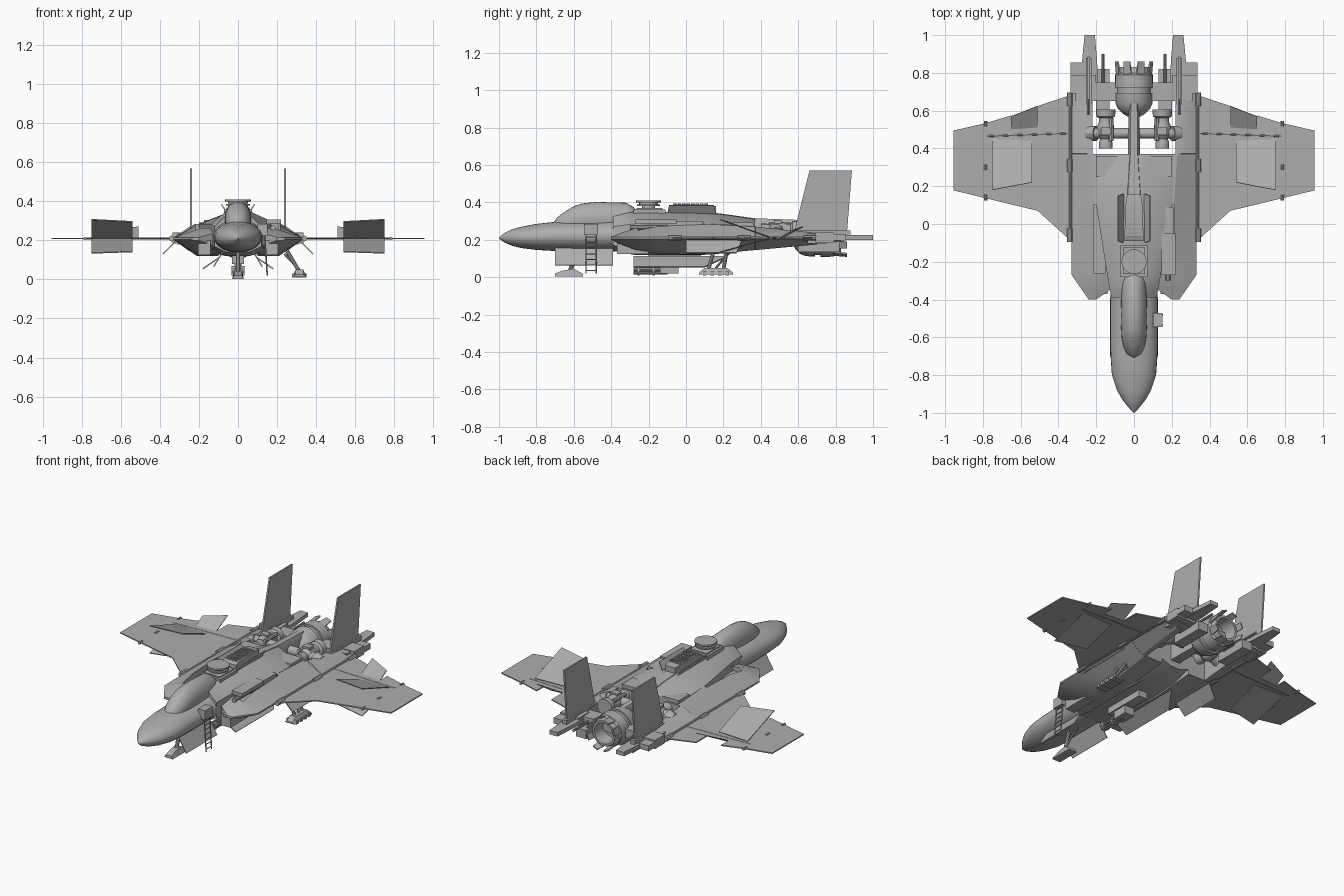
import bpy, bmesh, math
from mathutils import Vector, Matrix

if "Cube" in bpy.data.objects:
    bpy.data.objects.remove(bpy.data.objects["Cube"])

grey = bpy.data.materials.new("hull grey")
grey.diffuse_color = (0.42, 0.42, 0.42, 1)
grey.use_nodes = True
grey.node_tree.nodes["Principled BSDF"].inputs["Base Color"].default_value = grey.diffuse_color

def finish(name, bm):
    bmesh.ops.recalc_face_normals(bm, faces=bm.faces)
    me = bpy.data.meshes.new(name)
    bm.to_mesh(me)
    bm.free()
    me.materials.append(grey)
    ob = bpy.data.objects.new(name, me)
    bpy.context.collection.objects.link(ob)
    return ob

def loft(name, sections, s=1):
    """Skin closed rings given as (y, [(x, z), ...])."""
    bm = bmesh.new()
    rings = [[bm.verts.new((s * x, y, z)) for x, z in ring] for y, ring in sections]
    n = len(rings[0])
    for a, b in zip(rings, rings[1:]):
        for i in range(n):
            bm.faces.new((a[i], a[(i + 1) % n], b[(i + 1) % n], b[i]))
    bm.faces.new(rings[0])
    bm.faces.new(rings[-1])
    return finish(name, bm)

def plate(name, pts, t=0.008, s=1):
    """Flat polygon with thickness, centred on its plane."""
    bm = bmesh.new()
    f = bm.faces.new([bm.verts.new((s * x, y, z)) for x, y, z in pts])
    f.normal_update()
    n = f.normal.copy() * t
    r = bmesh.ops.extrude_face_region(bm, geom=[f])
    for v in [g for g in r["geom"] if isinstance(g, bmesh.types.BMVert)]:
        v.co += n
    bmesh.ops.translate(bm, verts=bm.verts, vec=-n / 2)
    return finish(name, bm)

def box(name, x0, x1, y0, y1, z0, z1, s=1):
    return loft(name, [(y, [(x0, z0), (x1, z0), (x1, z1), (x0, z1)]) for y in (y0, y1)], s)

def rod(name, a, b, r, n=10, r2=None):
    a, b = Vector(a), Vector(b)
    bm = bmesh.new()
    m = Matrix.Translation((a + b) / 2) @ (b - a).to_track_quat('Z', 'Y').to_matrix().to_4x4()
    bmesh.ops.create_cone(bm, cap_ends=True, segments=n, radius1=r,
                          radius2=r if r2 is None else r2, depth=(b - a).length, matrix=m)
    return finish(name, bm)

def oval(w, zt, zb, n=28, p=1.0):
    c, h = (zt + zb) / 2, (zt - zb) / 2
    return [(w * math.cos(2 * math.pi * i / n), c + h * math.sin(2 * math.pi * i / n)) for i in range(n)]

def turned(name, x, z, prof, n=24):
    """Round body along y from (y, radius) pairs."""
    return loft(name, [(y, [(x + px, z + pz) for px, pz in oval(r, r, -r, n)]) for y, r in prof])

def sym(half):
    return half + [(-x, z) for x, z in reversed(half)]

def cut(ob, x0, x1, y0, y1, z0, z1, s):
    c = box("cutter", x0, x1, y0, y1, z0, z1, s)
    c.hide_render = True
    m = ob.modifiers.new("cut", 'BOOLEAN')
    m.object, m.solver = c, 'EXACT'
    bpy.context.view_layer.objects.active = ob
    bpy.ops.object.modifier_apply(modifier="cut")
    bpy.data.objects.remove(c)

# nose and cockpit section
loft("nose", [(y, oval(w, t, b)) for y, w, t, b in [
    (-1, .003, .213, .207), (-.97, .03, .236, .185), (-.93, .062, .256, .168), (-.88, .09, .27, .156),
    (-.8, .117, .285, .146), (-.7, .124, .296, .14), (-.5, .125, .30, .138), (-.34, .125, .31, .138)]])
# canopy
loft("canopy", [(y, oval(w, t, .22)) for y, w, t in [
    (-.71, .015, .29), (-.69, .04, .318), (-.65, .056, .35), (-.6, .065, .38), (-.55, .068, .395),
    (-.48, .069, .402), (-.32, .066, .398), (-.28, .06, .375), (-.26, .05, .35)]])
rod("canopy_frame", (-.066, -.555, .3), (.066, -.555, .3), .006)

# central hull and narrow rear spine
loft("centre_hull", [(y, sym([(a, t), (w, m), (w, b + .03), (a, b)])) for y, a, t, w, m, b in [
    (-.39, .06, .33, .12, .27, .14), (-.28, .06, .35, .14, .285, .12), (.1, .05, .345, .2, .285, .12),
    (.24, .045, .33, .2, .28, .13), (.37, .035, .31, .11, .27, .15)]])
loft("spine", [(y, sym([(w * .6, t), (w, t - .03), (w, b)])) for y, w, t, b in [
    (.15, .055, .345, .2), (.37, .032, .315, .19), (.64, .028, .305, .19)]])

for s in (-1, 1):
    side = "right" if s > 0 else "left"
    # side nacelle with chine edge and rear arm
    nac = loft(side + "_nacelle", [(y, [(i, t), (m, t), (o, .214), (o, .204), (m, b), (i, b)])
        for y, i, m, o, t, b in [
        (-.4, .2, .22, .24, .216, .2), (-.35, .13, .2, .275, .236, .175), (-.27, .1, .19, .33, .262, .14),
        (-.14, .1, .2, .33, .282, .125), (.1, .1, .21, .33, .285, .12), (.37, .1, .23, .33, .27, .145),
        (.372, .22, .25, .33, .27, .145), (.7, .22, .26, .33, .235, .175)]], s)
    cut(nac, .15, .215, -.26, .1, .235, .4, s)
    box(side + "_intake", .14, .205, -.37, -.2, .125, .2, s)
    box(side + "_deck_block", .06, .2, .25, .36, .24, .292, s)

    # wing, with a notch for the flap
    z = .21
    plate(side + "_wing", [(x, y, z) for x, y in [(.32, -.08), (.345, -.08), (.4, -.03), (.51, .07), (.78, .135),
        (.955, .178), (.955, .495), (.78, .535), (.65, .575), (.65, .505), (.51, .515), (.51, .625),
        (.35, .678), (.32, .678)]], .007, s)
    plate(side + "_wing_flap", [(.51, .51, z), (.65, .5, z), (.65, .57, .25), (.51, .625, .27)], .005, s)
    plate(side + "_upper_brake", [(.54, .44, z + .005), (.75, .45, z + .005), (.75, .18, .308), (.54, .22, .297)], .005, s)
    plate(side + "_lower_brake", [(.54, .44, z - .005), (.75, .45, z - .005), (.75, .18, .135), (.54, .22, .142)], .005, s)
    rod(side + "_wing_hinge", (s * .335, -.08, z), (s * .335, .69, z), .009)
    for y in (-.06, .31, .66):
        rod(side + "_hinge_knuckle", (s * .34, y - .035, z), (s * .34, y + .035, z), .015)
    for y in (.14, .3, .53):
        rod(side + "_fold_lug", (s * .785, y - .015, z), (s * .785, y + .015, z), .009)
    rod(side + "_flap_hinge", (s * .35, .48, z), (s * .78, .465, z), .006)

    # tail fin, tail blocks and boom
    plate(side + "_tail_fin", [(.24, .575, .23), (.24, .66, .57), (.24, .887, .57), (.24, .86, .23)], .01, s)
    box(side + "_fin_root", .225, .255, .57, .88, .215, .25, s)
    box(side + "_tail_block", .2, .335, .69, .79, .185, .24, s)
    box(side + "_tail_plate", .265, .335, .77, .855, .195, .23, s)
    loft(side + "_tail_boom", [(y, [(a, .2), (b, .2), (b, .225), (a, .225)])
        for y, a, b in [(.65, .19, .285), (.86, .195, .275), (1, .207, .262)]], s)
    rod(side + "_tail_probe", (s * .165, .72, .21), (s * .165, .9, .21), .008)
    box(side + "_tail_underpod", .13, .2, .6, .82, .135, .19, s)

    # small lift engine in the open bay
    turned(side + "_lift_engine", s * .15, .25, [(.4, .03), (.4, .036), (.43, .036), (.45, .03), (.47, .045),
        (.52, .045), (.54, .035), (.56, .035), (.57, .05), (.605, .052), (.605, .04)], 16)
    rod(side + "_engine_mount", (s * .2, .48, .25), (s * .24, .48, .23), .04, 12)
    rod(side + "_engine_pipe", (s * .12, .44, .28), (s * .12, .56, .28), .012, 8)
    box(side + "_engine_clamp", .125, .175, .47, .51, .27, .305, s)

    # open bay doors: nose, centre, main gear and top launcher
    plate(side + "_nose_door", [(.07, -.7, .155), (.07, -.39, .155), (.125, -.39, .065), (.125, -.7, .065)], .006, s)
    plate(side + "_centre_door", [(.1, -.28, .11), (.1, .22, .11), (.18, .1, .055), (.18, -.28, .055)], .007, s)
    plate(side + "_gear_door", [(.315, 0, .2), (.315, .3, .2), (.385, .27, .13), (.385, .0, .13)], .006, s)
    plate(side + "_launcher_door", [(.055, -.1, .34), (.055, .16, .34), (.085, .15, .385), (.085, -.09, .385)], .006, s)

# central engine with nozzle petals
turned("main_engine", 0, .21, [(.57, .035), (.585, .06), (.61, .085), (.64, .097), (.69, .1), (.69, .09),
    (.72, .09), (.72, .102), (.79, .1), (.8, .088), (.83, .08), (.83, .066), (.74, .06)])
for k in range(8):
    a, d = k * math.pi / 4 + math.pi / 8, .26
    pts = [(r * math.cos(a + e), y, .21 + r * math.sin(a + e))
           for y, r, e in [(.78, .092, -d), (.78, .092, d), (.86, .1, d * .7), (.86, .1, -d * .7)]]
    plate("nozzle_petal", pts, .008)
box("tail_crossbeam", -.31, .31, .65, .75, .18, .235)
rod("engine_axle", (-.22, .48, .25), (.22, .48, .25), .028, 14)

# rear-deck radar dish and hatch
box("dorsal_hatch", -.072, .072, -.28, -.11, .3, .362)
box("hatch_lid", -.058, .058, -.265, -.125, .36, .37)
for z0, z1, r in [(.365, .38, .035), (.38, .388, .062), (.39, .4, .05), (.4, .41, .066)]:
    rod("dish_ring", (0, -.2, z0), (0, -.2, z1), r, 24)

# raised missile launcher with tube caps
loft("missile_launcher", [(y, [(-w, b), (w, b), (w, t), (-w, t)]) for y, w, b, t in [
    (-.09, .05, .345, .375), (-.06, .05, .34, .388), (.1, .045, .34, .388), (.16, .035, .345, .38)]])
for i in range(4):
    for j in range(8):
        x, y = (i - 1.5) * .021, -.06 + j * .024
        rod("launch_tube", (x, y, .38), (x, y, .393), .0085, 8)

# pop-up gun on the right shoulder
box("shoulder_gun_body", .15, .21, -.1, .09, .25, .3)
box("shoulder_gun_cover", .145, .22, -.27, -.05, .285, .308)
rod("shoulder_gun_barrel", (.18, -.3, .265), (.18, -.1, .265), .013)

# boarding ladder
box("ladder_box", .1, .15, -.545, -.47, .225, .285)
for y in (-.535, -.48):
    rod("ladder_rail", (.135, y, .25), (.15, y, .02), .004, 6)
for k in range(7):
    z = .035 + k * .03
    rod("ladder_rung", (.15 - z * .06, -.535, z), (.15 - z * .06, -.48, z), .003, 6)

# nose landing gear
rod("nose_strut", (0, -.58, .16), (0, -.62, .03), .012)
rod("nose_brace", (0, -.5, .15), (0, -.61, .06), .007)
loft("nose_foot", [(y, [(-.03, .003), (.03, .003), (.02, t), (-.02, t)])
    for y, t in [(-.7, .02), (-.66, .035), (-.6, .045), (-.55, .018)]])

# right main landing gear
for y in (.12, .2):
    rod("main_strut", (.25, y + (.02 if y > .15 else .03), .15), (.315, y, .04), .01)
rod("main_brace", (.24, .23, .13), (.315, .16, .05), .006)
loft("main_foot", [(y, [(.28, .015), (.35, .015), (.335, t), (.295, t)])
    for y, t in [(.07, .025), (.1, .05), (.22, .05), (.25, .025)]])
for y in (.09, .13, .17, .21):
    box("foot_tread", .278, .352, y, y + .02, .01, .03)

# belly rotary gun on its arm
box("gun_arm", -.03, .03, -.2, .08, .08, .13)
rod("gun_pivot", (0, -.1, .1), (0, -.1, .04), .018)
box("gun_breech", -.034, .034, -.14, -.04, .02, .07)
for k in range(6):
    a = k * math.pi / 3
    x, z = .018 * math.cos(a), .038 + .018 * math.sin(a)
    rod("gun_barrel", (x, -.28, z), (x, -.1, z), .007, 8)
for y in (-.26, -.18):
    rod("barrel_clamp", (0, y, .038), (0, y + .012, .038), .028, 14)

# smooth the round parts, keep hard edges
bpy.ops.object.select_all(action='SELECT')
bpy.context.view_layer.objects.active = bpy.data.objects["nose"]
bpy.ops.object.shade_smooth_by_angle(angle=math.radians(30))
